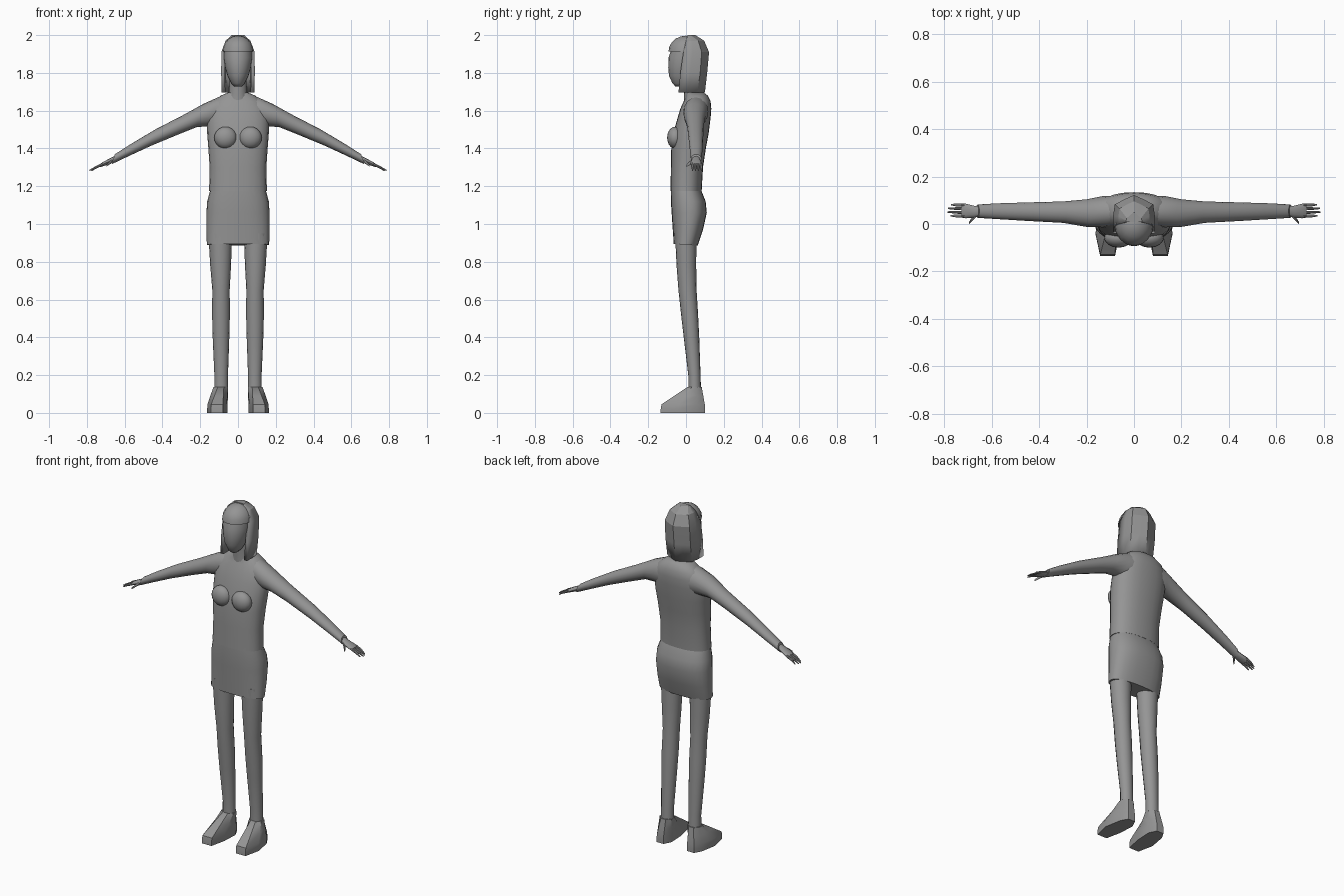
import bpy, bmesh, math
from mathutils import Vector

if "Cube" in bpy.data.objects:
    bpy.data.objects.remove(bpy.data.objects["Cube"])

grey = bpy.data.materials.new("plain grey")
grey.diffuse_color = (0.3, 0.3, 0.3, 1)
grey.use_nodes = True
grey.node_tree.nodes["Principled BSDF"].inputs["Base Color"].default_value = grey.diffuse_color


def finish(name, bm, angle=40):
    """Turn a bmesh into a smooth-shaded object with sharp edges kept."""
    bmesh.ops.recalc_face_normals(bm, faces=bm.faces[:])
    me = bpy.data.meshes.new(name)
    bm.to_mesh(me)
    bm.free()
    me.materials.append(grey)
    for p in me.polygons:
        p.use_smooth = True
    me.set_sharp_from_angle(angle=math.radians(angle))
    ob = bpy.data.objects.new(name, me)
    bpy.context.collection.objects.link(ob)
    return ob


def loft(name, rings, closed=True, caps=True, angle=40):
    """Skin a list of point rings."""
    bm = bmesh.new()
    vs = [[bm.verts.new(p) for p in r] for r in rings]
    n = len(vs[0])
    for a, b in zip(vs, vs[1:]):
        for i in range(n if closed else n - 1):
            j = (i + 1) % n
            bm.faces.new((a[i], a[j], b[j], b[i]))
    if caps:
        bm.faces.new(vs[0])
        bm.faces.new(vs[-1])
    return finish(name, bm, angle)


def oval(c, u, v, n=20, e=2.0):
    """Superellipse around c with half axes u and v."""
    pts = []
    for i in range(n):
        a = 2 * math.pi * i / n
        ca, sa = math.cos(a), math.sin(a)
        pts.append(Vector(c) + Vector(u) * math.copysign(abs(ca) ** (2 / e), ca)
                   + Vector(v) * math.copysign(abs(sa) ** (2 / e), sa))
    return pts


def level(z, hw, yf, yb, cx=0, n=20, e=2.0):
    """Horizontal ring from half width and front/back limits."""
    return oval((cx, (yf + yb) / 2, z), (hw, 0, 0), (0, (yb - yf) / 2, 0), n, e)


def ball(name, c, r, keep_above=None):
    bm = bmesh.new()
    bmesh.ops.create_uvsphere(bm, u_segments=16, v_segments=10, radius=1)
    for v in bm.verts:
        v.co = Vector([c[i] + v.co[i] * r[i] for i in range(3)])
    if keep_above is not None:
        g = bm.verts[:] + bm.edges[:] + bm.faces[:]
        cut = bmesh.ops.bisect_plane(bm, geom=g, plane_co=(0, 0, keep_above),
                                     plane_no=(0, 0, 1), clear_inner=True)
        bmesh.ops.contextual_create(
            bm, geom=[x for x in cut["geom_cut"] if isinstance(x, bmesh.types.BMEdge)])
    return finish(name, bm)


# Top garment
torso = [(1.175, .153, -.082, .083), (1.3, .15, -.08, .09), (1.4, .157, -.078, .105),
         (1.48, .163, -.068, .12), (1.56, .165, -.045, .13), (1.61, .155, -.03, .134),
         (1.65, .13, -.012, .13), (1.68, .09, .0, .115), (1.695, .055, .0, .095)]
loft("top", [level(*r, n=24, e=2.3) for r in torso])

# Skirt, hem a touch lower at the back
skirt = [(.89, .165, -.065, .062), (.97, .167, -.07, .09), (1.06, .167, -.076, .11),
         (1.12, .163, -.08, .104), (1.18, .147, -.08, .08)]
rings = [level(*r, n=24, e=2.4) for r in skirt]
for p in rings[0]:
    p.z -= p.y * .08
loft("skirt", rings)

# Neck and head
loft("neck", [level(*r, n=16) for r in
              [(1.64, .065, -.01, .1), (1.69, .047, -.01, .08), (1.8, .045, -.02, .08)]])
face = [(1.727, .018, -.055, -.01), (1.745, .036, -.072, .02), (1.785, .056, -.09, .05),
        (1.83, .069, -.094, .07), (1.88, .076, -.093, .08), (1.93, .074, -.075, .08)]
loft("head", [level(*r, n=20) for r in face], angle=55)

# Hair: open faceted shell with solid thickness, plus the fringe dome
shell = [(1.695, .087, -.04, .06, .1), (1.8, .089, -.03, .075, .112),
         (1.91, .088, -.014, .083, .122), (1.97, .066, .0, .065, .096),
         (2.0, .033, .008, .025, .05)]
rings = []
for z, w, yf, ym, yb in shell:
    half = [(w, yf), (w, (yf + ym) / 2), (w * .92, ym), (w * .45, ym + .55 * (yb - ym))]
    rings.append([(x, y, z) for x, y in half] + [(0, yb, z)]
                 + [(-x, y, z) for x, y in reversed(half)])
hair = loft("hair", rings, closed=False, caps=False, angle=25)
bm = bmesh.new()
bm.from_mesh(hair.data)
bm.verts.ensure_lookup_table()
bm.faces.new(bm.verts[-9:])
bmesh.ops.recalc_face_normals(bm, faces=bm.faces[:])
outward = sum(f.normal.dot(f.calc_center_median() - Vector((0, .02, 1.85))) for f in bm.faces)
if outward < 0:
    bmesh.ops.reverse_faces(bm, faces=bm.faces[:])
bm.to_mesh(hair.data)
bm.free()
mod = hair.modifiers.new("thickness", "SOLIDIFY")
mod.thickness = .02
mod.offset = -1
ball("fringe", (0, 0, 1.912), (.083, .093, .085), keep_above=1.912)

for s, side in ((1, "left"), (-1, "right")):
    # Bust
    ball(side + "_bust", (s * .066, -.058, 1.457), (.06, .042, .058))

    # Sleeve: x, centre z, half height, centre y, half depth
    arm = [(.05, 1.595, .085, .06, .06), (.13, 1.594, .076, .052, .066),
           (.2, 1.575, .062, .046, .058), (.3, 1.527, .053, .05, .045),
           (.45, 1.457, .044, .052, .039), (.58, 1.388, .034, .054, .033),
           (.66, 1.343, .026, .054, .028)]
    loft(side + "_sleeve", [oval((s * x, y, z), (-s * hz * .3, 0, hz), (0, hy, 0), 16)
                            for x, z, hz, y, hy in arm])

    # Hand: palm, four fingers and thumb
    def limb(name, pts, n=8):
        loft(name, [oval((s * x, y, z), (0, 0, hz), (0, hy, 0), n)
                    for x, y, z, hy, hz in pts])
    limb(side + "_palm", [(.645, .054, 1.348, .02, .016), (.675, .052, 1.334, .025, .015),
                          (.71, .055, 1.319, .031, .012), (.727, .056, 1.311, .029, .009)], 12)
    for k, tip in enumerate((.775, .787, .785, .772)):
        y = .033 + k * .0155
        limb(f"{side}_finger_{k + 1}", [(.715, y, 1.317, .0065, .008),
                                        (.75, y + .001, 1.301, .006, .007),
                                        (tip, y + .002, 1.284, .003, .003)])
    limb(side + "_thumb", [(.665, .042, 1.335, .013, .011), (.682, .022, 1.323, .009, .009),
                           (.697, .003, 1.308, .004, .005)])

    # Leg: z, half width, front, back, centre x
    leg = [(.1, .037, .012, .08, .089), (.2, .036, .012, .077, .089),
           (.4, .044, -.012, .07, .09), (.52, .047, -.026, .064, .09),
           (.65, .046, -.04, .056, .09), (.78, .055, -.05, .054, .092),
           (.95, .063, -.058, .055, .094)]
    loft(side + "_leg", [level(z, hw, f, b, s * cx, n=16) for z, hw, f, b, cx in leg])

    # Shoe: sole outline blended up to the ankle opening
    sole = [(.08, -.134), (.143, -.134), (.163, -.04), (.145, .06),
            (.122, .1), (.077, .1), (.055, .055), (.06, -.04)]
    ankle = [(.075, .01), (.107, .01), (.13, .032), (.13, .06),
             (.107, .083), (.075, .083), (.052, .06), (.052, .032)]
    steps = [(0, 0), (.02, 0), (.045, .03), (.09, .5), (.138, 1)]
    loft(side + "_shoe", [[(s * (a[0] + (b[0] - a[0]) * t), a[1] + (b[1] - a[1]) * t, z)
                           for a, b in zip(sole, ankle)] for z, t in steps], angle=35)
